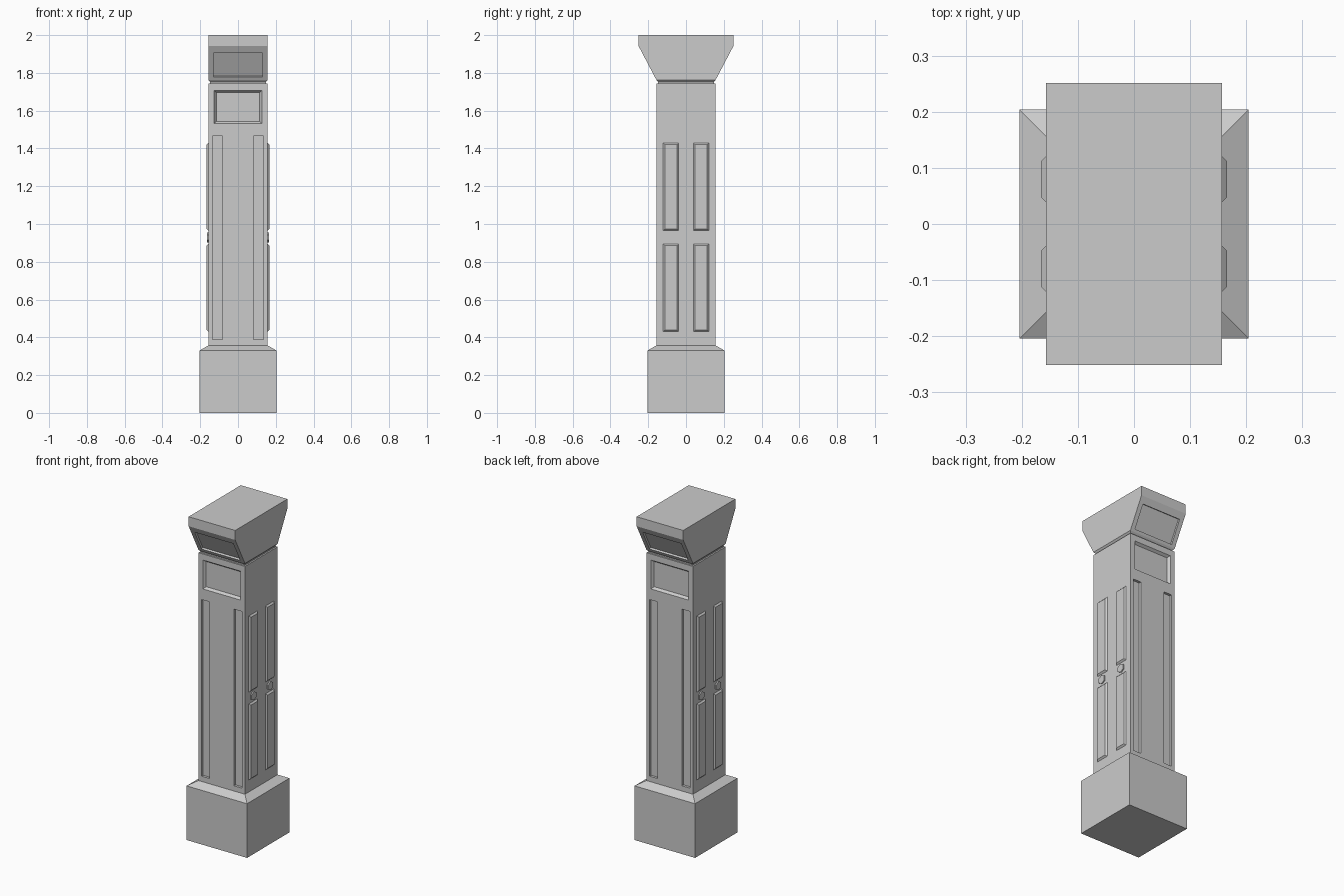
import bpy, bmesh, math
from mathutils import Matrix, Vector

if "Cube" in bpy.data.objects:
    bpy.data.objects.remove(bpy.data.objects["Cube"])


def obj_from(name, bm):
    bmesh.ops.recalc_face_normals(bm, faces=bm.faces)
    me = bpy.data.meshes.new(name)
    bm.to_mesh(me)
    bm.free()
    ob = bpy.data.objects.new(name, me)
    bpy.context.collection.objects.link(ob)
    return ob


def loft(bm, rings):
    """Skin a list of equal-length point rings and cap both ends."""
    vs = [[bm.verts.new(p) for p in r] for r in rings]
    n = len(vs[0])
    for a, b in zip(vs, vs[1:]):
        for i in range(n):
            j = (i + 1) % n
            bm.faces.new((a[i], a[j], b[j], b[i]))
    bm.faces.new(vs[0][::-1])
    bm.faces.new(vs[-1])


def rect(hx, hy, z):
    return [(-hx, -hy, z), (hx, -hy, z), (hx, hy, z), (-hx, hy, z)]


def stack(name, levels):
    bm = bmesh.new()
    loft(bm, [rect(*l) for l in levels])
    return obj_from(name, bm)


def frame(origin, u, out):
    """Local x = u, local z = out, placed at origin."""
    u, out = Vector(u), Vector(out).normalized()
    m = Matrix((u, out.cross(u), out)).transposed().to_4x4()
    m.translation = origin
    return m


def block(bm, m, hu, hv, z0, z1, slope=0.0):
    """Box in frame m whose sides slope inward or outward with local z."""
    loft(bm, [[m @ Vector(p) for p in rect(hu + slope * z, hv + slope * z, z)]
              for z in (z0, z1)])


def carve(target, bm):
    cutter = obj_from(target.name + "_cutter", bm)
    mod = target.modifiers.new("recess", 'BOOLEAN')
    mod.operation, mod.solver, mod.object = 'DIFFERENCE', 'EXACT', cutter
    bpy.context.view_layer.objects.active = target
    bpy.ops.object.modifier_apply(modifier=mod.name)
    bpy.data.objects.remove(cutter)


W = 0.157
# Plinth, shaft, neck and flared capital
stack("plinth", [(0.204, 0.204, 0), (0.204, 0.204, 0.33), (W, W, 0.357)])
shaft = stack("shaft", [(W, W, 0.35), (W, W, 1.745)])
stack("neck", [(0.148, 0.148, 1.74), (0.148, 0.148, 1.757)])
capital = stack("capital", [(0.148, 0.148, 1.753), (W, W, 1.763),
                            (W, 0.251, 1.942), (W, 0.251, 2.0)])

# Recesses on front and back: two long flutes, a bevelled panel, a capital panel
shaft_cut, cap_cut = bmesh.new(), bmesh.new()
rise, run = 1.942 - 1.763, 0.251 - W
for s in (-1, 1):
    def face(x, z):
        return frame((x, s * W, z), (1, 0, 0), (0, s, 0))
    for x in (-0.109, 0.109):
        block(shaft_cut, face(x, 0.927), 0.027, 0.538, -0.015, 0.02)
    block(shaft_cut, face(0, 1.62), 0.126, 0.088, -0.015, 0.01, 0.75)
    zc = 1.841
    yc = W + run * (zc - 1.763) / rise
    m = frame((0, s * yc, zc), (1, 0, 0), (0, s * rise, -run))
    block(cap_cut, m, 0.13, 0.064 * math.hypot(rise, run) / rise, -0.012, 0.02)
carve(shaft, shaft_cut)
carve(capital, cap_cut)

# Raised chamfered panels and hexagonal bosses on both sides
panels, bosses = bmesh.new(), bmesh.new()
for s in (-1, 1):
    for y in (-0.08, 0.08):
        for z in (0.662, 1.197):
            m = frame((s * W, y, z), (0, 1, 0), (s, 0, 0))
            block(panels, m, 0.041, 0.232, 0, 0.009, -1.0)
        rings = []
        for r, x in ((0.027, W - 0.005), (0.027, 0.164)):
            rings.append([(s * x, y + r * math.sin(i * math.pi / 3),
                           0.929 + r * math.cos(i * math.pi / 3)) for i in range(6)])
        loft(bosses, rings)
obj_from("side_panels", panels)
obj_from("side_bosses", bosses)
